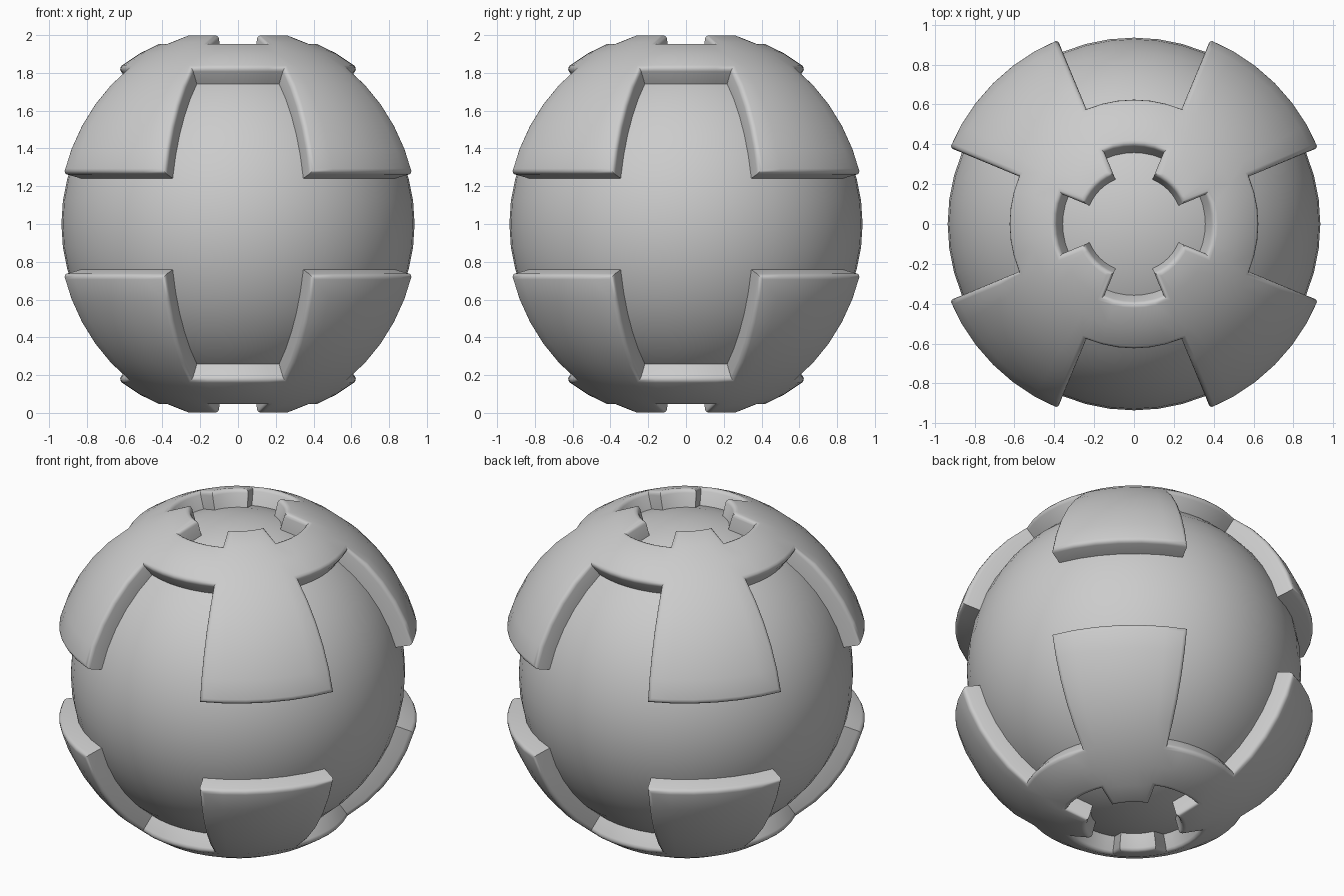
import bpy, bmesh, math

cube = bpy.data.objects.get("Cube")
if cube:
    bpy.data.objects.remove(cube, do_unlink=True)

CENTRE = 1.0
CORE_R, SHELL_R, SUNK_R = 0.935, 1.042, 0.915
SEGMENTS, RINGS = 48, 24

grey = bpy.data.materials.new("plain grey")
grey.use_nodes = True
grey.diffuse_color = (0.6, 0.6, 0.6, 1)
grey.node_tree.nodes["Principled BSDF"].inputs["Base Color"].default_value = (0.6, 0.6, 0.6, 1)


def sphere(radius):
    bm = bmesh.new()
    bmesh.ops.create_uvsphere(bm, u_segments=SEGMENTS, v_segments=RINGS, radius=radius)
    return bm


def finish(bm, name):
    bmesh.ops.recalc_face_normals(bm, faces=bm.faces[:])
    mesh = bpy.data.meshes.new(name)
    bm.to_mesh(mesh)
    bm.free()
    mesh.materials.append(grey)
    obj = bpy.data.objects.new(name, mesh)
    obj.location.z = CENTRE
    bpy.context.collection.objects.link(obj)
    bpy.ops.object.select_all(action="DESELECT")
    obj.select_set(True)
    bpy.context.view_layer.objects.active = obj
    bpy.ops.object.shade_smooth_by_angle(angle=math.radians(40))


def in_shell(face):
    """Each cap is a ring with four diagonal flaps and four diagonal inner teeth."""
    c = face.calc_center_median()
    polar = math.degrees(math.atan2(math.hypot(c.x, c.y), abs(c.z)))
    turn = math.degrees(math.atan2(c.y, c.x)) % 90
    diagonal = 22.5 < turn < 67.5
    return 22.5 < polar < 37.5 or (diagonal and 15 < polar < 75)


# Inner ball
finish(sphere(CORE_R), "core_ball")

# Top and bottom shell caps, thickened outwards with rounded outer rims
bm = sphere(SUNK_R)
bmesh.ops.delete(bm, geom=[f for f in bm.faces if not in_shell(f)], context="FACES")
grown = bmesh.ops.extrude_face_region(bm, geom=bm.faces[:])["geom"]
for v in grown:
    if isinstance(v, bmesh.types.BMVert):
        v.co = v.co.normalized() * SHELL_R
bmesh.ops.recalc_face_normals(bm, faces=bm.faces[:])


def is_outer(v):
    return v.co.length > (SHELL_R + SUNK_R) / 2


rims = [e for e in bm.edges
        if all(is_outer(v) for v in e.verts)
        and any(not is_outer(v) for f in e.link_faces for v in f.verts)]
bmesh.ops.bevel(bm, geom=rims, offset=0.025, offset_type="OFFSET", segments=3,
                profile=0.5, affect="EDGES", clamp_overlap=True)
finish(bm, "shell_caps")
